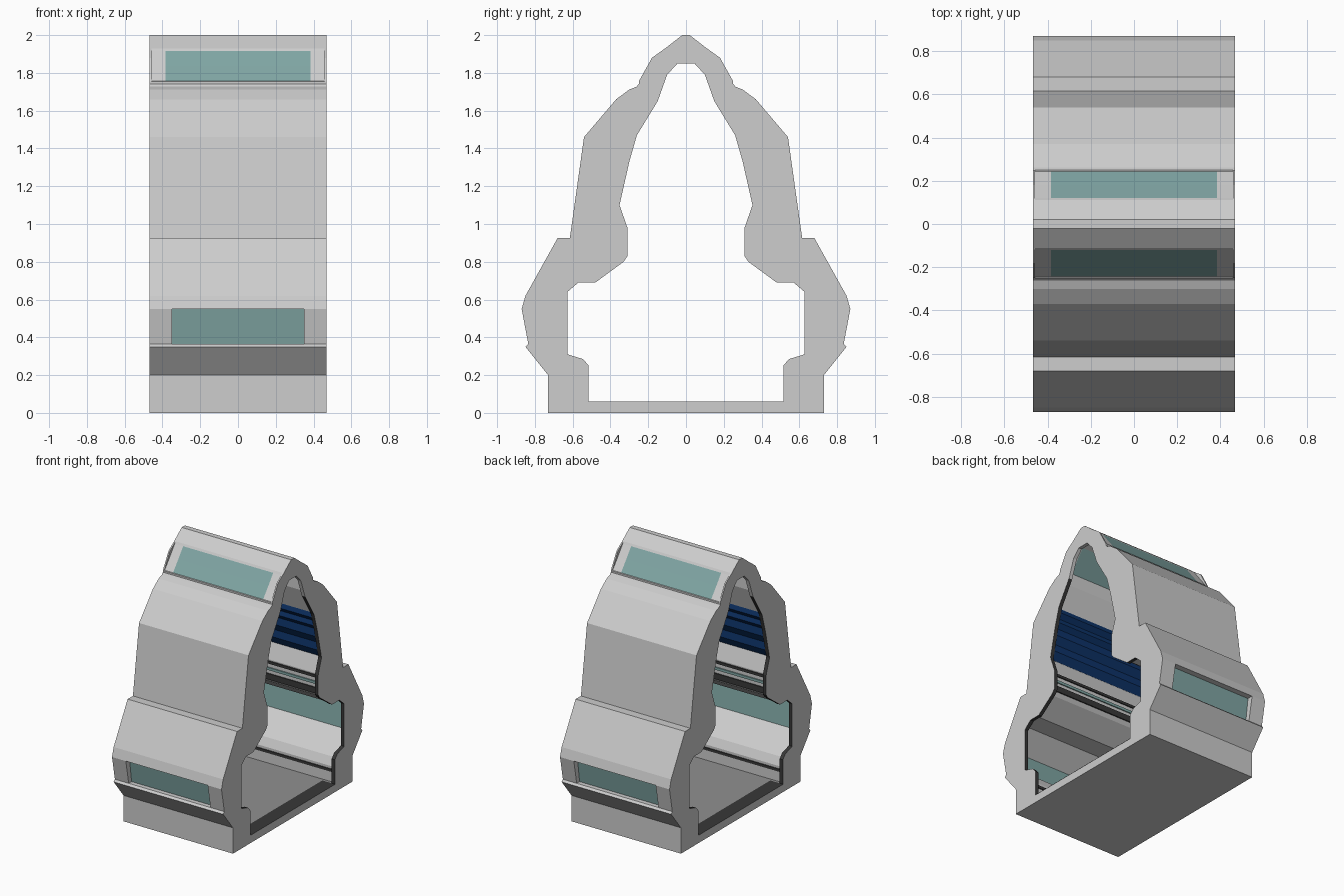
import bpy, bmesh
from mathutils import Vector

cube = bpy.data.objects.get("Cube")
if cube:
    bpy.data.objects.remove(cube, do_unlink=True)


def material(name, rgb):
    m = bpy.data.materials.new(name)
    m.use_nodes = True
    m.diffuse_color = (*rgb, 1)
    m.node_tree.nodes["Principled BSDF"].inputs["Base Color"].default_value = (*rgb, 1)
    return m


MATS = [material("hull grey", (.61, .61, .61)),
        material("window teal", (.215, .38, .37)),
        material("dark trim", (.04, .04, .04)),
        material("floor grey", (.28, .28, .28)),
        material("padding blue", (.004, .033, .14))]
HULL, TEAL, DARK, FLOOR, BLUE = range(5)


def finish(bm, name):
    bmesh.ops.remove_doubles(bm, verts=bm.verts[:], dist=1e-5)
    bmesh.ops.recalc_face_normals(bm, faces=bm.faces[:])
    mesh = bpy.data.meshes.new(name)
    bm.to_mesh(mesh)
    bm.free()
    for m in MATS:
        mesh.materials.append(m)
    ob = bpy.data.objects.new(name, mesh)
    bpy.context.collection.objects.link(ob)


def add_face(bm, points, mat=HULL):
    f = bm.faces.new([bm.verts.new(p) for p in points])
    f.material_index = mat


# Half cross-sections (y, z), from the ridge down to the base
OUTER = [(0, 2), (.02, 2), (.11, 1.93), (.18, 1.88), (.25, 1.755), (.25, 1.742),
         (.262, 1.727), (.30, 1.712), (.37, 1.66), (.54, 1.46), (.615, .925), (.68, .925),
         (.85, .62), (.87, .55), (.835, .365), (.85, .35), (.73, .2), (.73, 0), (0, 0)]
INNER = [(0, 1.85), (.045, 1.85), (.10, 1.79), (.15, 1.65), (.26, 1.47), (.30, 1.33),
         (.352, 1.1), (.31, .98), (.31, .83), (.33, .80), (.48, .69), (.57, .69),
         (.628, .64), (.628, .31), (.545, .285), (.515, .25), (.515, .06), (0, .06)]

# Straight sunken panes replacing part of the outer section
TOP_PANE = [(.12, 1.915), (.18, 1.836), (.243, 1.757)]
LOW_PANE = [(.825, .55), (.80, .365)]


def outer_at(top, low):
    pts = list(OUTER)
    pts[14:14] = LOW_PANE if low else [OUTER[13], OUTER[14]]
    pts[3:4] = TOP_PANE if top else [OUTER[2], OUTER[3], OUTER[4]]
    return pts


# The lining sits behind the end ribs and reaches out to both window bays
LINING = [(y + .022 if y > .04 else y, z) for y, z in INNER]
LINING[0:4] = [(0, 1.95), (.10, 1.905), (.222, 1.75), (.222, 1.65)]
LINING[11:16] = [(.66, .69), (.80, .55), (.775, .365), (.567, .24), (.537, .18)]
END, RIB, PANE_T, PANE_L = .468, .44, .385, .35


def loft(bm, stations, side, rule):
    for (x0, p0), (x1, p1) in zip(stations, stations[1:]):
        for j in range(len(p0) - 1):
            quad = [(x0, p0[j]), (x0, p0[j + 1]), (x1, p1[j + 1]), (x1, p1[j])]
            add_face(bm, [(x, side * y, z) for x, (y, z) in quad], rule(j, x0, x1))


def outer_rule(j, x0, x1):
    mid = abs(x0 + x1) / 2
    if x0 == x1:
        return HULL
    if j in (3, 4) and mid < PANE_T or j == 16 and mid < PANE_L:
        return TEAL
    return HULL


def inner_rule(j, x0, x1):
    mid = abs(x0 + x1) / 2
    if x0 == x1:
        return HULL
    if mid > RIB:
        return DARK if j > 2 else HULL
    if j == 1 and mid < PANE_T or j == 12 and mid < PANE_L:
        return TEAL
    return FLOOR if j == 16 else HULL


def mirrored(half):
    return [(-x, p) for x, p in half] + half[::-1]


# Hull: hollow ring with sunken windows and end ribs
bm = bmesh.new()
plain, top, both = outer_at(0, 0), outer_at(1, 0), outer_at(1, 1)
outer_st = mirrored([(END, plain), (.457, plain), (.457, top), (PANE_T, top),
                     (PANE_L, top), (PANE_L, both)])
inner_st = mirrored([(END, INNER), (RIB, INNER), (RIB, LINING),
                     (PANE_T, LINING), (PANE_L, LINING)])
for side in (1, -1):
    loft(bm, outer_st, side, outer_rule)
    loft(bm, inner_st, side, inner_rule)
    for x in (-END, END):
        add_face(bm, [(x, side * y, z) for y, z in OUTER + INNER[::-1]])
finish(bm, "hull_ring")


# Pleated wall padding on both inner walls
def pleats(name, side):
    bm = bmesh.new()
    path = []
    count = 4
    a, b, c = (Vector(LINING[i]) for i in (4, 5, 6))
    for i in range(2 * count + 1):
        t = i / count
        p = a.lerp(b, t) if t < 1 else b.lerp(c, t - 1)
        path.append((p.x - (.021 if i % 2 else .002), p.y))
    loft(bm, [(-RIB, path), (RIB, path)], side, lambda j, x0, x1: BLUE)
    finish(bm, name)


# Long trim strips along the inner walls
def strip(name, side, y, z, height, mat):
    bm = bmesh.new()
    bmesh.ops.create_cube(bm, size=1)
    for v in bm.verts:
        v.co = (v.co.x * 2 * RIB, side * (y + v.co.y * .009), z + v.co.z * height)
    for f in bm.faces:
        f.material_index = mat
    finish(bm, name)


for label, side in (("back", 1), ("front", -1)):
    pleats(label + "_wall_padding", side)
    strip(label + "_shelf_trim", side, .328, .85, .045, DARK)
    strip(label + "_light_strip", side, .328, .91, .02, TEAL)
    strip(label + "_rail_trim", side, .328, .96, .02, DARK)
    strip(label + "_skirting", side, .534, .15, .02, DARK)

# Dark threshold plates and a raised walkway plate on the floor
bm = bmesh.new()
for s in (1, -1):
    add_face(bm, [(s * x, y, .0615) for x, y in
                  ((END, -.515), (END, .515), (.36, .515), (.36, -.515))], DARK)
finish(bm, "threshold_plates")

bm = bmesh.new()
corner = [(.36, .12), (.25, .19)]
outline = corner + [(-x, y) for x, y in corner[::-1]]
outline += [(-x, -y) for x, y in outline]
add_face(bm, [(x, y, .0615) for x, y in outline], FLOOR)
finish(bm, "floor_walkway")
